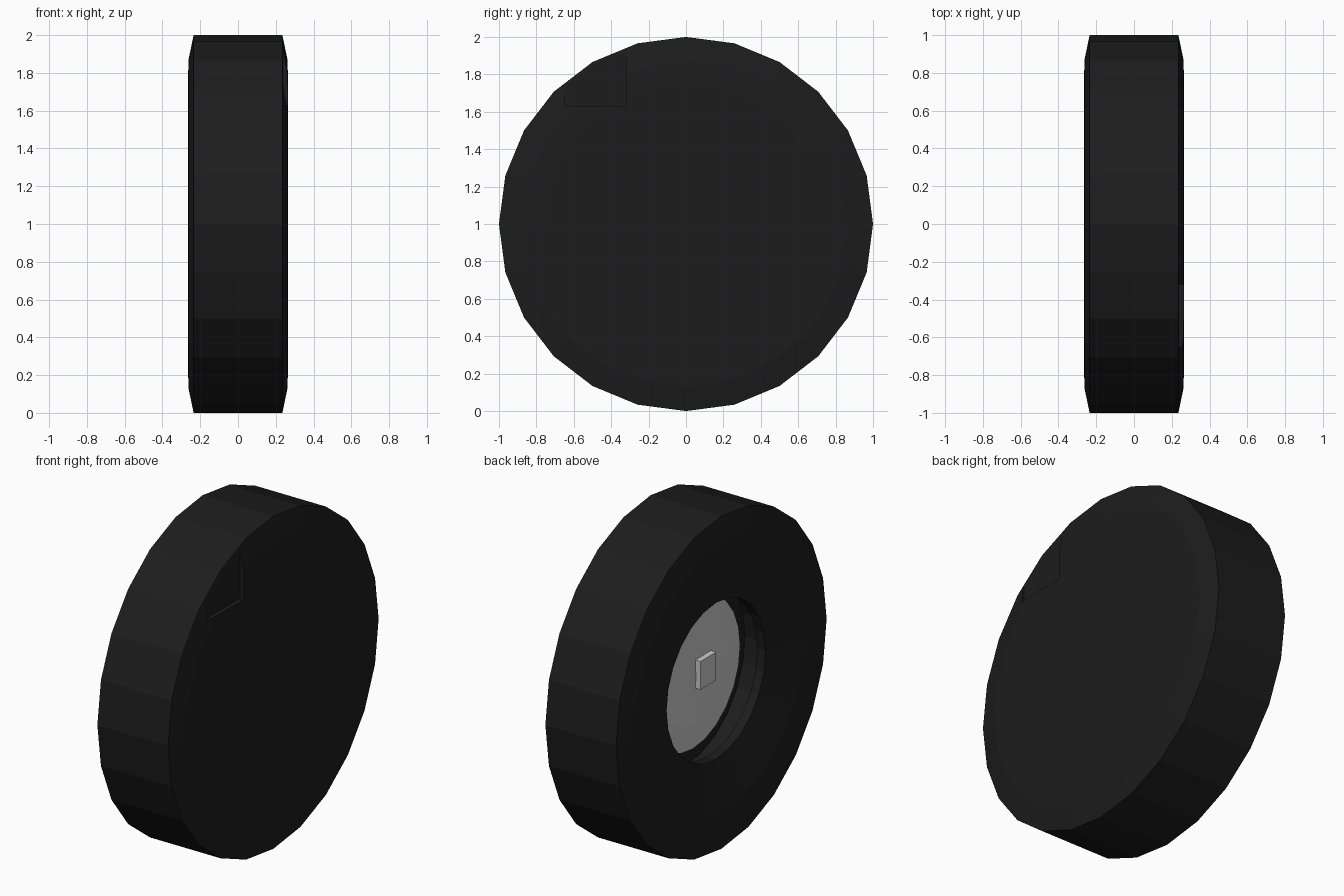
import bpy, math
from mathutils import Vector

if "Cube" in bpy.data.objects:
    bpy.data.objects.remove(bpy.data.objects["Cube"])

SIDES = 24
CENTRE_Z = 1.0


def lathe(name, profile, sides=SIDES):
    """Revolve (x, radius) points about the x axis; radius 0 ends close to a pole."""
    verts, rings, faces = [], [], []
    for x, r in profile:
        n = 1 if r == 0 else sides
        rings.append([len(verts) + i for i in range(n)])
        for i in range(n):
            a = 2 * math.pi * i / sides
            verts.append((x, r * math.cos(a), CENTRE_Z + r * math.sin(a)))
    for a, b in zip(rings, rings[1:]):
        for i in range(sides):
            j = (i + 1) % sides
            quad = [a[i % len(a)], a[j % len(a)], b[j % len(b)], b[i % len(b)]]
            faces.append(list(dict.fromkeys(quad)))
    mesh = bpy.data.meshes.new(name)
    mesh.from_pydata(verts, [], faces)
    obj = bpy.data.objects.new(name, mesh)
    bpy.context.collection.objects.link(obj)
    bpy.context.view_layer.objects.active = obj
    bpy.ops.object.mode_set(mode='EDIT')
    bpy.ops.mesh.select_all(action='SELECT')
    bpy.ops.mesh.normals_make_consistent(inside=False)
    bpy.ops.object.mode_set(mode='OBJECT')
    return obj


def box(name, low, high):
    low, high = Vector(low), Vector(high)
    bpy.ops.mesh.primitive_cube_add(size=1, location=(low + high) / 2)
    obj = bpy.context.object
    obj.name = name
    obj.scale = high - low
    return obj


rubber = bpy.data.materials.new("black_rubber")
rubber.diffuse_color = (0.012, 0.012, 0.012, 1)
rubber.use_nodes = True
rubber.node_tree.nodes["Principled BSDF"].inputs["Base Color"].default_value = rubber.diffuse_color

# Tyre: closed bulging right face, faceted tread, recessed opening on the left
tyre = lathe("tyre", [
    (0.265, 0), (0.265, 0.75), (0.262, 0.87), (0.235, 1.0),
    (-0.235, 1.0), (-0.262, 0.87), (-0.265, 0.75), (-0.2, 0.47),
    (-0.145, 0.47), (-0.13, 0.56), (0.0, 0.56), (0.0, 0)])
tyre.data.materials.append(rubber)

# Shallow square notch in the right face, near the rim
cutter = box("notch_cutter", (0.238, -0.65, 1.63), (0.4, -0.32, 2.1))
cutter.hide_render = True
cutter.hide_set(True)
cut = tyre.modifiers.new("notch", 'BOOLEAN')
cut.operation = 'DIFFERENCE'
cut.solver = 'EXACT'
cut.object = cutter

# Hub: shallow grey dome inside the opening
lathe("hub", [(0.0, 0), (0.0, 0.45), (-0.045, 0.45), (-0.065, 0.3),
              (-0.075, 0.15), (-0.08, 0)])

# Small mounting block on the hub
box("hub_block", (-0.11, -0.13, 0.93), (-0.06, 0.02, 1.10))
